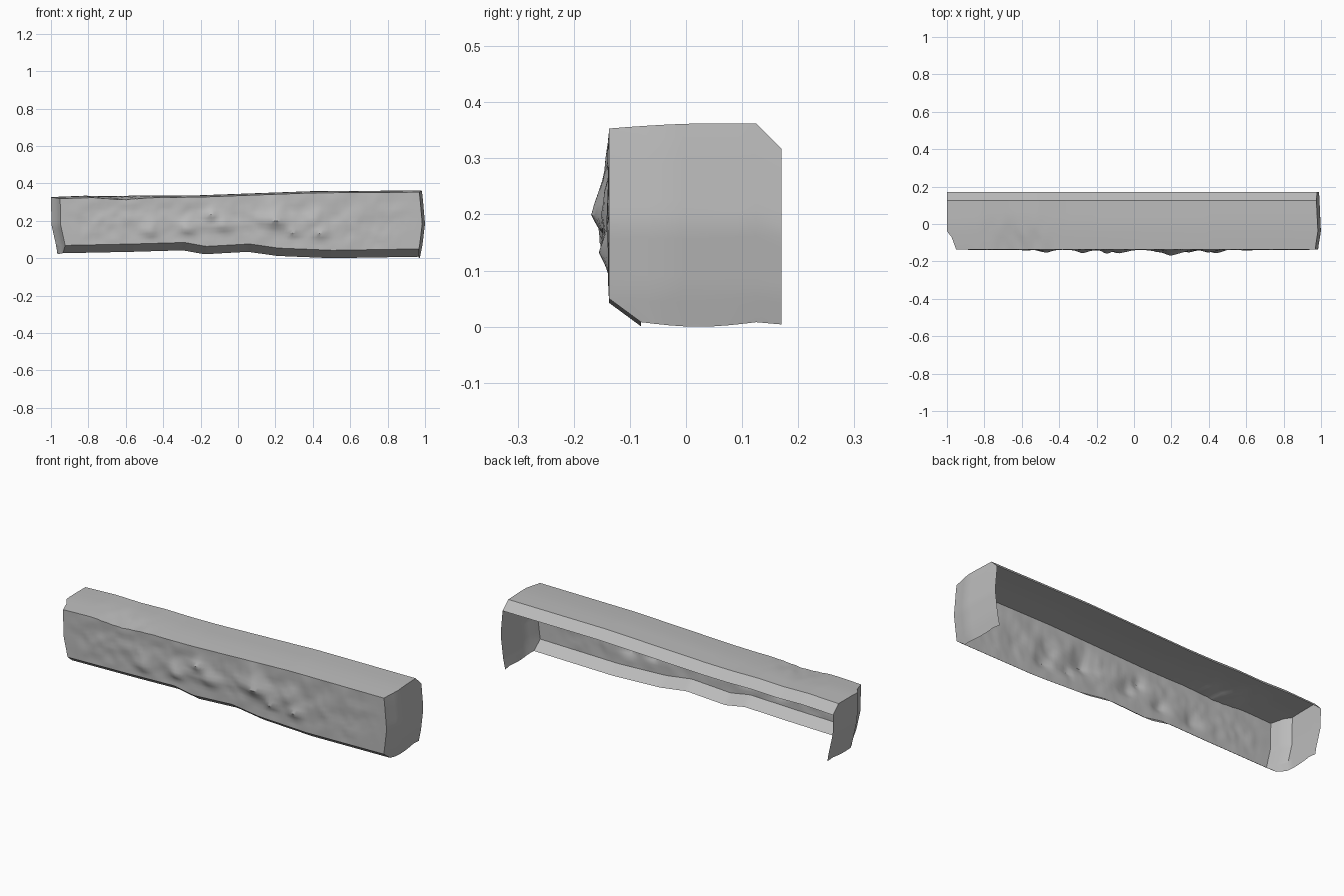
import bpy, bmesh, math
from mathutils import Vector, noise

if "Cube" in bpy.data.objects:
    bpy.data.objects.remove(bpy.data.objects["Cube"])


def curve(points, s):
    """Piecewise linear lookup."""
    if s <= points[0][0]:
        return points[0][1]
    for (a, p), (b, q) in zip(points, points[1:]):
        if s <= b:
            return p + (q - p) * (s - a) / (b - a)
    return points[-1][1]


def lerp(a, b, t):
    return a + (b - a) * t


# Long outlines: upper surface and worn lower edge, as height along x
TOP = [(-1, .33), (-.8, .338), (-.65, .335), (-.5, .34), (-.35, .338), (-.2, .34), (.4, .362), (1, .366)]
LOW = [(-1, .03), (-.6, .038), (-.32, .046), (-.2, .025), (.04, .038), (.2, .016), (.5, .004), (1, .012)]
# Ends: x by depth, plus a bulge by relative height
LEFT_Y = [(-.14, -.94), (-.07, -.965), (-.04, -.99), (.17, -.99)]
LEFT_Z = [(0, .025), (.1, .02), (.5, -.007), (1, -.01)]
RIGHT_Y = [(-.13, .97), (-.04, .985), (.17, .975)]
RIGHT_Z = [(0, -.012), (.15, 0), (.5, .015), (.88, .003), (1, -.002)]
# Chipped lumps on the front: x, z, depth, radius
LUMPS = [(-.5, .14, .014, .05), (-.3, .15, .02, .04), (-.16, .23, .024, .035),
         (-.1, .17, .016, .05), (.18, .2, .028, .07), (.28, .14, .018, .04),
         (.43, .13, .018, .04), (.4, .2, .012, .05)]

STEPS, ROWS, COLS = 120, 14, 8
FRONT, BACK, BEVEL = -.137, .17, .125


def front_y(x, z, fade):
    """Front surface with lumps that drop off sharply underneath."""
    out = .006 * noise.noise(Vector((x * 9, 0, z * 13)))
    out += .004 * noise.noise(Vector((x * 25, 2, z * 25)))
    for cx, cz, depth, r in LUMPS:
        rz = r * (.45 if z < cz else 1.1)
        out += depth * math.exp(-((x - cx) / r) ** 2 - ((z - cz) / rz) ** 2)
    return FRONT - out * fade


def top_z(x, y):
    """Upper surface, lower at the front and dented near the left end."""
    u = (y - FRONT) / (BEVEL - FRONT)
    z = curve(TOP, x) - .009 * (1 - min(1, u * 1.6)) ** 1.5
    rough = math.exp(-((x + .62) / .13) ** 2) * max(0, 1 - u * 1.5)
    return z - rough * (.01 + .012 * noise.noise(Vector((x * 18, y * 14, 0))))


def section(x, fade):
    """Points from the lower lip, up the front, over the top to the rear bevel."""
    low, edge = curve(LOW, x), top_z(x, FRONT)
    pts = [(-.08, low)]
    for i in range(ROWS + 1):
        s = i / ROWS
        z = lerp(low + .042, edge, s)
        pts.append((front_y(x, z, fade * math.sin(math.pi * s) ** .5 if 0 < s < 1 else 0), z))
    for k in range(1, COLS + 1):
        y = lerp(FRONT, BEVEL, k / COLS)
        pts.append((y, top_z(x, y)))
    pts.append((BACK, curve(TOP, x) - .045))
    return pts


def end_x(y, z, x, side):
    low, high = curve(LOW, x), curve(TOP, x)
    n = (z - low) / (high - low)
    ys, zs = (LEFT_Y, LEFT_Z) if side < 0 else (RIGHT_Y, RIGHT_Z)
    return curve(ys, y) + curve(zs, n)


def add_grid(bm, rows):
    verts = [[bm.verts.new(p) for p in row] for row in rows]
    for a, b in zip(verts, verts[1:]):
        for i in range(len(a) - 1):
            bm.faces.new((a[i], b[i], b[i + 1], a[i + 1]))


bm = bmesh.new()

# Lower bevel, front, top and rear bevel as one run between the two ends
run = []
for j in range(STEPS + 1):
    t = j / STEPS
    x = lerp(-.98, .98, t)
    fade = min(1, 12 * t, 12 * (1 - t))
    run.append([(lerp(end_x(y, z, x, -1), end_x(y, z, x, 1), t), y, z)
                for y, z in section(x, fade)])
add_grid(bm, run)

# Bulging end walls, reaching back to the open rear
for side in (-1, 1):
    x = .98 * side
    pts = section(x, 0)
    column, crown, rear = pts[:ROWS + 2], pts[ROWS + 1:-1], pts[-1]
    low, edge = column[0][1], column[-1][1]
    rows = []
    for y0, z0 in column:
        n = (z0 - low) / (edge - low)
        row = []
        for k, (cy, cz) in enumerate(crown):
            y = lerp(y0, BEVEL, k / COLS)
            dip = -.008 * (1 - n) * math.sin(math.pi * k / COLS)
            row.append((y, z0 + (cz - edge) * n + dip))
        row.append((BACK, lerp(low - .004, rear[1], n)))
        rows.append([(end_x(y, z, x, side), y, z) for y, z in row])
    add_grid(bm, rows)

bmesh.ops.remove_doubles(bm, verts=bm.verts, dist=.0005)
bmesh.ops.recalc_face_normals(bm, faces=bm.faces)
bm.faces.ensure_lookup_table()
highest = max(bm.faces, key=lambda f: f.calc_center_median().z)
if highest.normal.z < 0:
    bmesh.ops.reverse_faces(bm, faces=bm.faces)

# Rest the shell on the ground
drop = min(v.co.z for v in bm.verts)
for v in bm.verts:
    v.co.z -= drop

mesh = bpy.data.meshes.new("stone_beam")
bm.to_mesh(mesh)
bm.free()
beam = bpy.data.objects.new("stone_beam", mesh)
bpy.context.collection.objects.link(beam)

stone = bpy.data.materials.new("grey_stone")
stone.use_nodes = True
grey = (.5, .5, .5, 1)
stone.diffuse_color = grey
stone.node_tree.nodes["Principled BSDF"].inputs["Base Color"].default_value = grey
mesh.materials.append(stone)

bpy.context.view_layer.objects.active = beam
beam.select_set(True)
bpy.ops.object.shade_smooth_by_angle(angle=math.radians(35))
